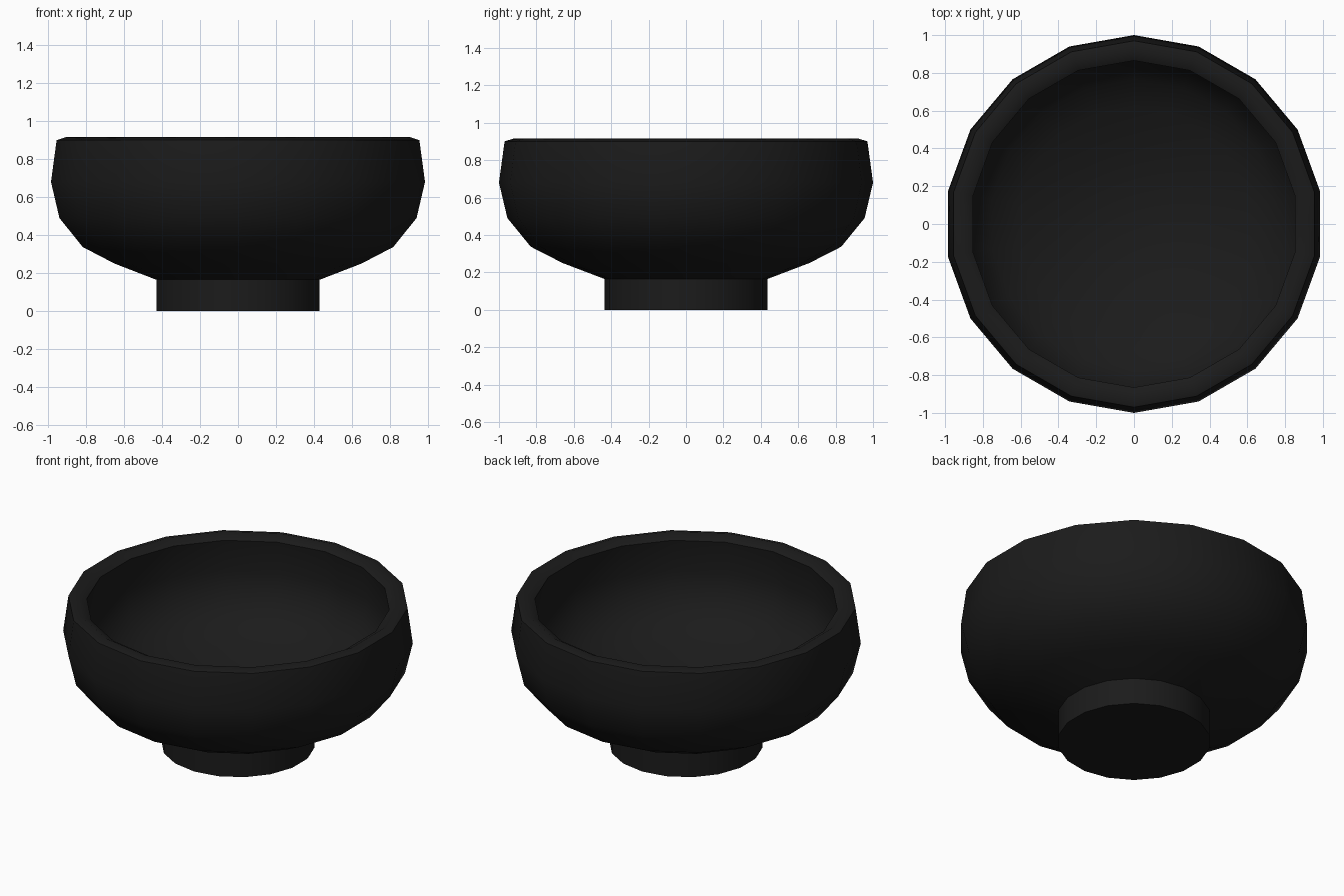
import bpy, bmesh, math

if "Cube" in bpy.data.objects:
    bpy.data.objects.remove(bpy.data.objects["Cube"])

SIDES = 18

mat = bpy.data.materials.new("matte black")
mat.diffuse_color = (0.011, 0.011, 0.011, 1)
mat.use_nodes = True
mat.node_tree.nodes["Principled BSDF"].inputs["Base Color"].default_value = mat.diffuse_color


def lathe(name, profile, angle):
    """Spin (radius, z) points about z; zero radius closes to a pole."""
    bm = bmesh.new()
    rings = []
    for r, z in profile:
        if r == 0:
            rings.append([bm.verts.new((0, 0, z))] * SIDES)
        else:
            rings.append([bm.verts.new((r * math.cos(a), r * math.sin(a), z))
                          for a in (math.pi / 2 + 2 * math.pi * i / SIDES for i in range(SIDES))])
    for lo, hi in zip(rings, rings[1:]):
        for i in range(SIDES):
            j = (i + 1) % SIDES
            quad = [lo[i], lo[j], hi[j], hi[i]]
            bm.faces.new(list(dict.fromkeys(quad)))
    bmesh.ops.recalc_face_normals(bm, faces=bm.faces)
    me = bpy.data.meshes.new(name)
    bm.to_mesh(me)
    bm.free()
    me.materials.append(mat)
    ob = bpy.data.objects.new(name, me)
    bpy.context.collection.objects.link(ob)
    bpy.ops.object.select_all(action='DESELECT')
    ob.select_set(True)
    bpy.context.view_layer.objects.active = ob
    bpy.ops.object.shade_smooth_by_angle(angle=math.radians(angle))
    return ob


# Foot, outer wall, rolled rim and hollow inside as one closed profile
lathe("bowl", [
    (0, 0), (0.437, 0), (0.437, 0.165),
    (0.66, 0.25), (0.83, 0.337), (0.955, 0.49), (1.0, 0.68),
    (0.97, 0.90), (0.92, 0.916), (0.865, 0.885),
    (0.895, 0.68), (0.865, 0.53), (0.765, 0.41),
    (0.62, 0.335), (0.40, 0.25), (0.2, 0.205), (0, 0.19)], 58)
